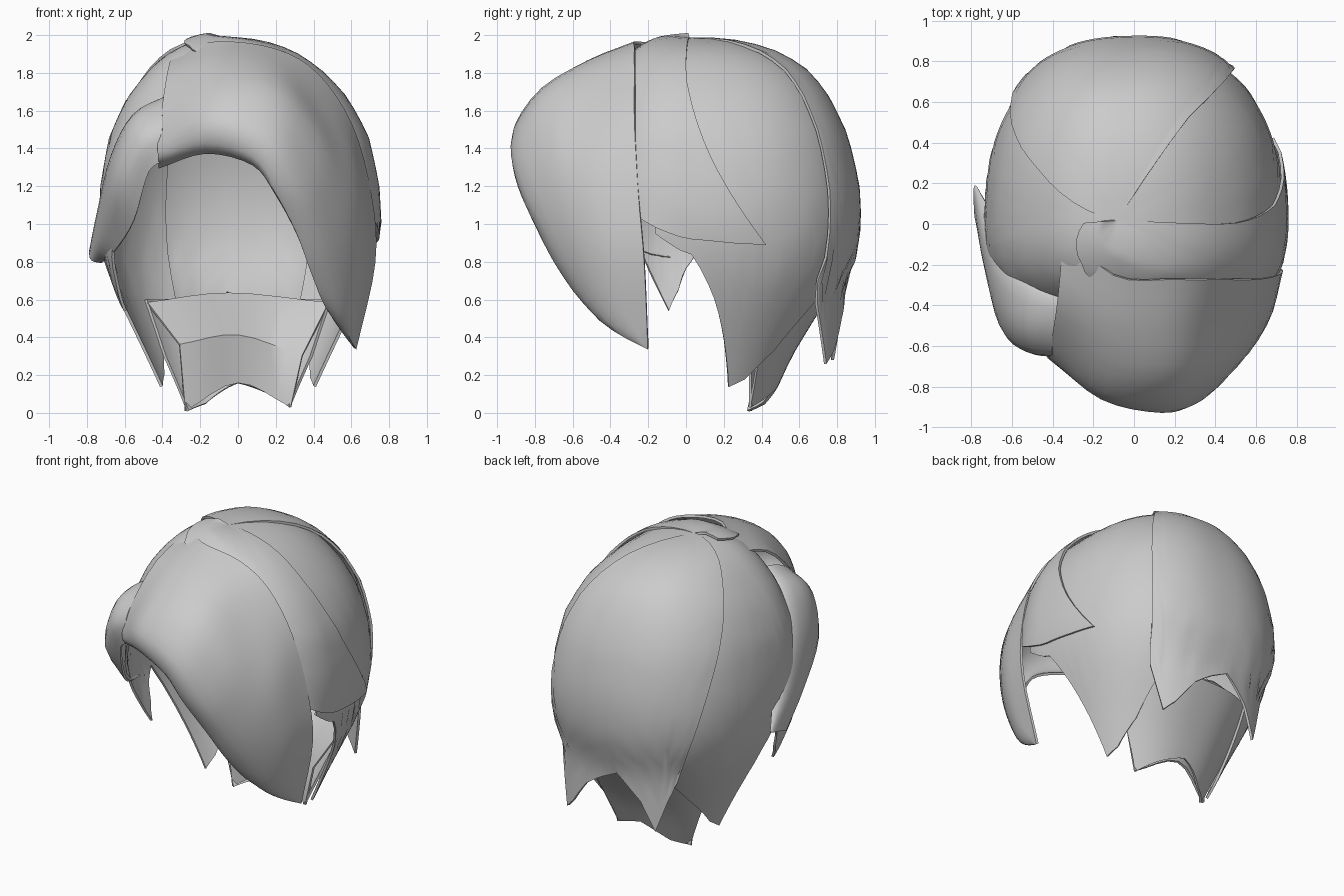
import bpy, bmesh, math
from mathutils import Vector

cube = bpy.data.objects.get("Cube")
if cube:
    bpy.data.objects.remove(cube, do_unlink=True)

GREY = (0.6, 0.6, 0.6, 1)
mat = bpy.data.materials.new("hair grey")
mat.use_nodes = True
mat.diffuse_color = GREY
bsdf = next(n for n in mat.node_tree.nodes if n.type == 'BSDF_PRINCIPLED')
bsdf.inputs["Base Color"].default_value = GREY
bsdf.inputs["Roughness"].default_value = 0.8

# Head profile: height, half width, depth behind the centre
PROFILE = [(1.98, 0, 0), (1.955, .18, .26), (1.89, .33, .46), (1.8, .44, .6),
           (1.65, .57, .72), (1.45, .67, .82), (1.2, .72, .88), (1.0, .73, .89),
           (.8, .70, .86), (.6, .63, .76), (.3, .50, .57), (0, .38, .43)]
TOP = PROFILE[0][0]
CROWN = Vector((-.08, .02))


def radii(z):
    """Half width and depth of the head at height z."""
    s = math.sqrt(max(0, TOP - z))
    for (z0, w0, d0), (z1, w1, d1) in zip(PROFILE, PROFILE[1:]):
        if z >= z1 or z1 == 0:
            s0, s1 = math.sqrt(TOP - z0), math.sqrt(TOP - z1)
            t = min(1, (s - s0) / (s1 - s0))
            return w0 + (w1 - w0) * t, d0 + (d1 - d0) * t


def power(v, e=.84):
    return math.copysign(abs(v) ** e, v)


def on_head(az, z, off, flare):
    """Point on the head; below the flare height the hair stops curling in."""
    w, d = radii(max(z, flare))
    f = min(1, w / .73) if z > 1 else 1
    c, s = power(math.cos(math.radians(az))), power(math.sin(math.radians(az)))
    x = w * c * (1 + off) + CROWN.x * (1 - f)
    y = d * s * (1 + off) * (1 if s > 0 else .6) + CROWN.y * (1 - f)
    return Vector((x, y, z + max(0, z - 1) * off))


def spline(pts, n):
    """Smooth path through pts with n steps per span."""
    pts = [Vector(p) for p in pts]
    ext = [2 * pts[0] - pts[1]] + pts + [2 * pts[-1] - pts[-2]]
    out = []
    for a, b, c, d in zip(ext, ext[1:], ext[2:], ext[3:]):
        for i in range(n):
            t = i / n
            out.append(.5 * (2 * b + (c - a) * t + (2 * a - 5 * b + 4 * c - d) * t ** 2
                             + (3 * b - a - 3 * c + d) * t ** 3))
    return out + [pts[-1]]


def sheet(name, grid, thick=.016):
    """Turn a grid of points into a thin smooth lock of hair."""
    bm = bmesh.new()
    rows = [[bm.verts.new(p) for p in row] for row in grid]
    for r0, r1 in zip(rows, rows[1:]):
        for i in range(len(r0) - 1):
            bm.faces.new((r0[i], r0[i + 1], r1[i + 1], r1[i]))
    bmesh.ops.remove_doubles(bm, verts=bm.verts, dist=.002)
    bmesh.ops.recalc_face_normals(bm, faces=bm.faces)
    mesh = bpy.data.meshes.new(name)
    bm.to_mesh(mesh)
    bm.free()
    mesh.materials.append(mat)
    ob = bpy.data.objects.new(name, mesh)
    bpy.context.collection.objects.link(ob)
    bpy.ops.object.select_all(action='DESELECT')
    ob.select_set(True)
    bpy.context.view_layer.objects.active = ob
    mod = ob.modifiers.new("thickness", 'SOLIDIFY')
    mod.thickness, mod.offset = thick, 0
    bpy.ops.object.modifier_apply(modifier=mod.name)
    bpy.ops.object.shade_smooth_by_angle(angle=math.radians(42))


def shell(name, keys, off=0, flare=0, top=TOP, bend=4, steps=5, n=18):
    """Lock hanging on the head; keys are (root azimuth, tip azimuth, tip height)."""
    strands = []
    for k0, k1 in zip(keys, keys[1:]):
        for i in range(steps + (k1 is keys[-1])):
            strands.append([a + (b - a) * i / steps for a, b in zip(k0, k1)])
    grid = []
    for a0, a1, zb in strands:
        row = []
        for j in range(n + 1):
            u = j / n
            z = zb + (top - zb) * math.cos(u * math.pi / 2)
            ramp = min(1, 2.5 * u) if top == TOP else 1
            row.append(on_head(a0 + (a1 - a0) * u ** bend, z, off * ramp, flare))
        grid.append(row)
    sheet(name, grid)


def loft(name, rows, n=4, across=3):
    """Lock swept through a few guide paths."""
    paths = [spline(r, n) for r in rows]
    sheet(name, [spline(col, across) for col in zip(*paths)])


# Locks around the head
shell("left_side_lock", [(-14, -14, .95), (1, 1, .84), (13, 13, .45), (23, 23, .14),
                         (33, 33, .18), (48, 48, .33), (62, 62, .6)])
shell("right_side_lock", [(118, 118, .6), (130, 130, .42), (147, 147, .2), (157, 157, .14),
                          (167, 167, .45), (178, 178, .84), (183, 183, .65), (189, 189, .54),
                          (197, 197, .71), (209, 209, 1.0), (225, 225, 1.3), (272, 272, 1.82)])
shell("back_lock", [(53, 53, .58), (58, 60, .26), (67, 67, .33), (84, 78, .5), (104, 93, .64),
                    (130, 105, .48), (148, 113, .28), (168, 120, .5), (177, 125, .62)],
      off=.035, flare=.69, bend=1)
shell("top_band", [(-178, -178, 1.955), (-130, -130, 1.91), (-92, -92, 1.83), (-60, -60, 1.6),
                   (-40, -40, 1.3), (-28, -28, 1.06), (-15, -13, .98), (-8, 1, .92),
                   (-4, 12, .9), (-1, 24, .89)], off=.03)
shell("nape_lock", [(40, 40, .3), (48, 48, .03), (70, 70, .1), (90, 90, .16),
                    (112, 112, .05), (132, 132, .01), (140, 140, .3)],
      off=-.03, top=.6, n=8)

# Inner side of the nape: a ledge that folds down to the tips
loft("nape_inner_ledge", [
    [(-.48, .5, .58), (-.05, .72, .63), (.48, .5, .58)],
    [(-.31, .34, .36), (0, .37, .41), (.34, .34, .3)],
    [(-.28, .34, .01), (0, .43, .16), (.28, .34, .03)]], across=1)

# Swept fringe, from the crown side to the open lower edge
edge = [(-.42, -.65, 1.36), (-.17, -.83, 1.43), (.08, -.90, 1.36), (.2, -.88, 1.2),
        (.32, -.78, .97), (.4, -.66, .75), (.48, -.5, .55), (.62, -.2, .34)]
lip = [(x, y + .08 * (1 - i / 7), z - .06 * (1 - i / 7)) for i, (x, y, z) in enumerate(edge)]
loft("swept_fringe", [
    [(-.34, .0, 1.91), (-.1, -.25, 1.96), (.2, -.27, 1.92), (.42, -.27, 1.79),
     (.6, -.27, 1.52), (.7, -.25, 1.15), (.72, -.22, .8), (.62, -.2, .34)],
    [(-.37, -.35, 1.8), (-.1, -.5, 1.86), (.2, -.52, 1.82), (.42, -.51, 1.62),
     (.6, -.49, 1.32), (.67, -.44, 1.0), (.67, -.37, .72), (.62, -.2, .34)],
    [(-.4, -.56, 1.6), (-.12, -.73, 1.71), (.2, -.76, 1.68), (.42, -.72, 1.45),
     (.54, -.65, 1.15), (.6, -.55, .85), (.62, -.4, .56), (.62, -.2, .34)],
    [(-.42, -.63, 1.46), (-.15, -.85, 1.55), (.16, -.91, 1.46), (.33, -.86, 1.22),
     (.44, -.74, .97), (.51, -.6, .72), (.56, -.43, .48), (.62, -.2, .34)],
    edge, lip])

# Short lock swept back over the other temple, its rear edge tucked under
loft("temple_lock", [
    [(-.32, -.33, 1.64), (-.49, -.25, 1.54), (-.6, -.14, 1.34), (-.68, .02, 1.08), (-.77, .18, .87)],
    [(-.36, -.38, 1.68), (-.54, -.32, 1.58), (-.66, -.22, 1.36), (-.73, -.05, 1.08), (-.78, .18, .86)],
    [(-.39, -.52, 1.63), (-.56, -.5, 1.54), (-.67, -.39, 1.32), (-.74, -.15, 1.03), (-.78, .1, .84)],
    [(-.40, -.64, 1.5), (-.53, -.62, 1.42), (-.64, -.52, 1.2), (-.71, -.25, .97), (-.77, .02, .81)],
    [(-.37, -.63, 1.34), (-.47, -.6, 1.28), (-.55, -.46, 1.02), (-.65, -.25, .86), (-.72, .02, .8)]])
